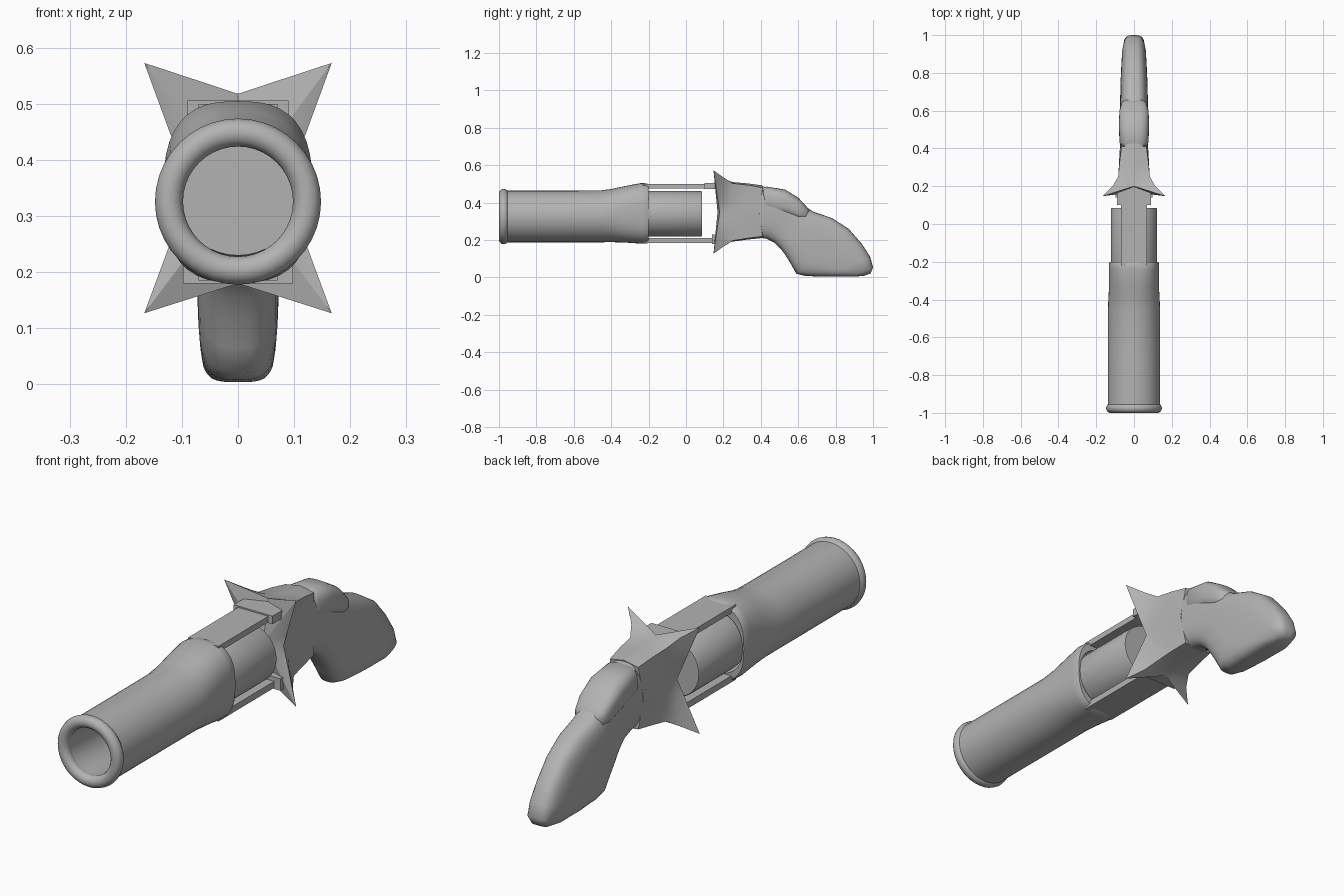
import bpy, bmesh, math
from mathutils import Vector

if "Cube" in bpy.data.objects:
    bpy.data.objects.remove(bpy.data.objects["Cube"])

steel = bpy.data.materials.new("grey_metal")
steel.diffuse_color = (0.45, 0.45, 0.45, 1)
steel.use_nodes = True
steel.node_tree.nodes["Principled BSDF"].inputs["Base Color"].default_value = steel.diffuse_color


def finish(obj, angle=40):
    obj.data.materials.append(steel)
    bpy.ops.object.select_all(action='DESELECT')
    obj.select_set(True)
    bpy.context.view_layer.objects.active = obj
    bpy.ops.object.shade_smooth_by_angle(angle=math.radians(angle))
    return obj


def section(top, bottom, w, n, count=40):
    """Rounded-box ring between a top and a bottom point, half width w."""
    top, bottom = Vector((0, *top)), Vector((0, *bottom))
    mid, half = (top + bottom) / 2, (top - bottom) / 2
    ring = []
    for i in range(count):
        a = math.tau * i / count
        c, s = math.cos(a), math.sin(a)
        p = mid + half * math.copysign(abs(s) ** (2 / n), s)
        p.x = w * math.copysign(abs(c) ** (2 / n), c)
        ring.append(p)
    return ring


def loft(name, rings, cyclic=False, angle=40):
    bm = bmesh.new()
    vs = [[bm.verts.new(p) for p in r] for r in rings]
    pairs = list(zip(vs, vs[1:])) + ([(vs[-1], vs[0])] if cyclic else [])
    for a, b in pairs:
        for i in range(len(a)):
            j = (i + 1) % len(a)
            bm.faces.new((a[i], a[j], b[j], b[i]))
    if not cyclic:
        for ring in (vs[0], vs[-1]):
            c = bm.verts.new(sum((v.co for v in ring), Vector()) / len(ring))
            for i in range(len(ring)):
                bm.faces.new((ring[i], ring[(i + 1) % len(ring)], c))
    bmesh.ops.recalc_face_normals(bm, faces=bm.faces)
    me = bpy.data.meshes.new(name)
    bm.to_mesh(me)
    bm.free()
    obj = bpy.data.objects.new(name, me)
    bpy.context.collection.objects.link(obj)
    return finish(obj, angle)


def box(name, w, y0, y1, z0, z1):
    bpy.ops.mesh.primitive_cube_add(size=1, location=(0, (y0 + y1) / 2, (z0 + z1) / 2))
    o = bpy.context.object
    o.name = name
    o.scale = (2 * w, y1 - y0, z1 - z0)
    return finish(o)


# Barrel: outer skin flaring to the rear, then back through the bore
barrel = [(-0.975, .464, .188, .138, 2), (-0.7, .464, .188, .138, 2), (-0.46, .465, .188, .138, 2),
          (-0.4, .473, .189, .136, 2.1), (-0.33, .488, .187, .132, 2.4), (-0.24, .505, .181, .133, 2.7),
          (-0.21, .503, .181, .132, 2.7), (-0.2, .497, .187, .128, 2.7),
          (-0.2, .468, .21, .122, 2.2), (-0.3, .45, .21, .115, 2),
          (-0.32, .426, .226, .1, 2), (-0.975, .426, .226, .1, 2)]
loft("barrel", [section((y, t), (y, b), w, n) for y, t, b, w, n in barrel], cyclic=True)

# Muzzle lip
bpy.ops.mesh.primitive_torus_add(major_radius=0.123, minor_radius=0.025, major_segments=40,
                                 minor_segments=14, location=(0, -0.975, 0.326),
                                 rotation=(math.pi / 2, 0, 0))
bpy.context.object.name = "muzzle_lip"
finish(bpy.context.object)

# Chamber drum between the rails
loft("chamber_drum", [section((y, .34 + r), (y, .34 - r), r, 2)
                      for y, r in [(-0.3, .11), (-0.2, .122), (0.078, .122), (0.085, .119)]])

# Rails joining barrel to frame, with their end blocks
box("top_rail", 0.07, -0.23, 0.2, 0.475, 0.5)
box("top_block", 0.09, 0.1, 0.2, 0.472, 0.506)
box("bottom_rail", 0.07, -0.23, 0.2, 0.185, 0.212)
box("bottom_block", 0.098, 0.14, 0.2, 0.18, 0.23)

# Frame: four-pointed star guard flowing into the body
def star(y_tip, y_edge, w, top, bottom, mid_top, mid_bottom, side):
    pts = []
    zc = (mid_top + mid_bottom) / 2
    corners = [(side, y_edge - .02, zc), (w, y_tip, top), (0, y_edge, mid_top), (-w, y_tip, top),
               (-side, y_edge - .02, zc), (-w, y_tip, bottom), (0, y_edge, mid_bottom), (w, y_tip, bottom)]
    for a, b in zip(corners, corners[1:] + corners[:1]):
        pts += [Vector(a).lerp(Vector(b), k / 4) for k in range(4)]
    return pts


loft("star_frame", [
    star(0.147, 0.2, 0.167, 0.573, 0.127, 0.518, 0.18, 0.085),
    star(0.20, 0.22, 0.113, 0.535, 0.165, 0.515, 0.187, 0.084),
    star(0.25, 0.25, 0.084, 0.503, 0.197, 0.51, 0.192, 0.084),
    star(0.33, 0.33, 0.076, 0.494, 0.21, 0.503, 0.203, 0.08),
    star(0.41, 0.41, 0.066, 0.48, 0.22, 0.492, 0.211, 0.076)], angle=35)

# Grip: sweeping down and back to a flat butt
grip = [(.39, .49, .39, .213, .074), (.5, .472, .43, .207, .074), (.57, .44, .47, .188, .07),
        (.63, .385, .505, .155, .07), (.68, .352, .535, .115, .073), (.78, .318, .565, .065, .073),
        (.87, .26, .59, .02, .071), (.94, .18, .64, .008, .068), (.985, .11, .75, .004, .064),
        (1.0, .055, .88, .004, .055), (.988, .022, .95, .008, .03)]
loft("grip", [section((a, b), (c, d), w, 3) for a, b, c, d, w in grip], angle=60)

# Raised hump over the top of the grip
hump = [(.405, .475, .37, .06), (.43, .486, .35, .077), (.53, .47, .33, .08),
        (.6, .427, .305, .077), (.64, .385, .305, .066), (.662, .358, .325, .04)]
loft("grip_hump", [section((y, t), (y, b), w, 2.8) for y, t, b, w in hump], angle=60)
